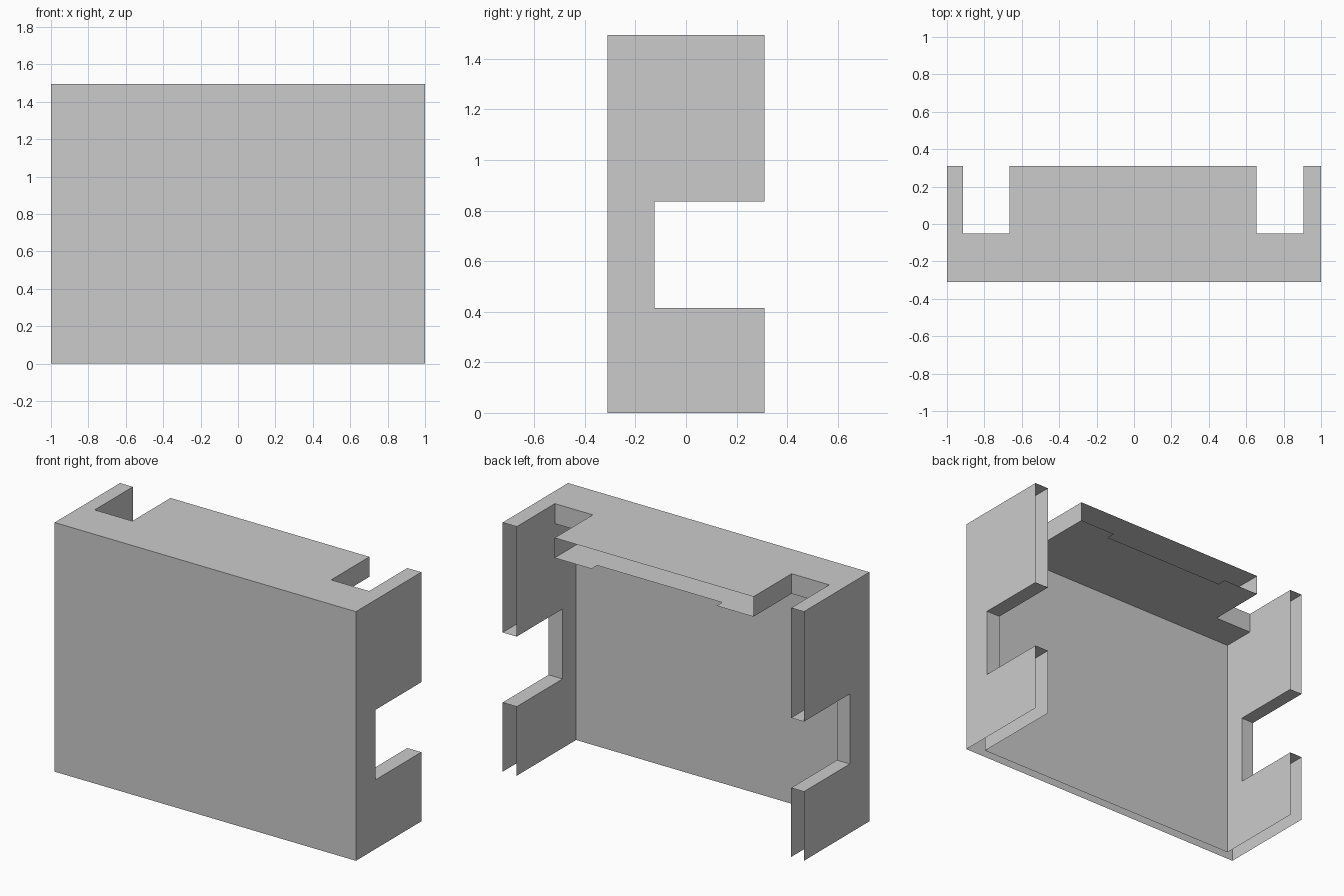
import bpy
import bmesh
from mathutils import Vector

if "Cube" in bpy.data.objects:
    bpy.data.objects.remove(bpy.data.objects["Cube"])

W, D, H = 1.0, 0.31, 1.495          # half width, half depth, height
YI, ZI = -0.253, 1.375              # inner skins of front and top
XI = {1: 0.907, -1: -0.915}         # inner skins of the sides
XN = {1: 0.655, -1: -0.665}         # inner edges of the top notches
YN = -0.052                         # depth of the top notches
YS, Z0, Z1 = -0.125, 0.415, 0.835   # side cut-outs


def at(axis, value, pts):
    """Place 2D points on the plane axis = value."""
    out = []
    for p in pts:
        c = list(p)
        c.insert(axis, value)
        out.append(Vector(c))
    return out


def strip(axis, a, b, path):
    """Quads joining an open path between two parallel planes."""
    p, q = at(axis, a, path), at(axis, b, path)
    return [[p[i], p[i + 1], q[i + 1], q[i]] for i in range(len(path) - 1)]


def part(name, faces):
    """faces: list of (points, facing direction)."""
    bm = bmesh.new()
    for pts, facing in faces:
        f = bm.faces.new([bm.verts.new(p) for p in pts])
        f.normal_update()
        if f.normal.dot(Vector(facing)) < 0:
            f.normal_flip()
    bmesh.ops.remove_doubles(bm, verts=bm.verts, dist=1e-5)
    me = bpy.data.meshes.new(name)
    bm.to_mesh(me)
    bm.free()
    ob = bpy.data.objects.new(name, me)
    bpy.context.collection.objects.link(ob)
    return ob


# Front panel: outer and inner skin, open at the bottom
part("front_panel", [
    (at(1, -D, [(-W, 0), (W, 0), (W, H), (-W, H)]), (0, -1, 0)),
    (at(1, YI, [(XI[-1], 0), (XI[1], 0), (XI[1], ZI), (XI[-1], ZI)]), (0, 1, 0)),
])

# Hollow side walls with a lined cut-out, open at the back and bottom
cut = [(D, Z0), (YS, Z0), (YS, Z1), (D, Z1)]
cut_facing = [(0, 0, 1), (0, 1, 0), (0, 0, -1)]
for s, side in ((1, "right"), (-1, "left")):
    outer = [(-D, 0), (D, 0)] + cut + [(D, H), (-D, H)]
    inner = [(YI, 0), (D, 0)] + cut + [(D, H), (YN, H), (YN, ZI), (YI, ZI)]
    faces = [(at(0, s * W, outer), (s, 0, 0)), (at(0, XI[s], inner), (-s, 0, 0))]
    faces += zip(strip(0, s * W, XI[s], cut), cut_facing)
    part(side + "_side_wall", faces)

# Top panel: notched upper skin, recessed lower skin, notch linings
upper = [(-W, -D), (W, -D), (W, D), (XI[1], D), (XI[1], YN), (XN[1], YN), (XN[1], D),
         (XN[-1], D), (XN[-1], YN), (XI[-1], YN), (XI[-1], D), (-W, D)]
lower = [(XI[-1], YI), (XI[1], YI), (XI[1], YN), (XN[1], YN), (XN[1], D),
         (0.41, D), (0.41, D - 0.053), (-0.42, D - 0.053), (-0.42, D),
         (XN[-1], D), (XN[-1], YN), (XI[-1], YN)]
faces = [(at(2, H, upper), (0, 0, 1)), (at(2, ZI, lower), (0, 0, -1))]
for s in (1, -1):
    lining = strip(2, ZI, H, [(XI[s], YN), (XN[s], YN), (XN[s], D)])
    faces += zip(lining, [(0, 1, 0), (s, 0, 0)])
part("top_panel", faces)
